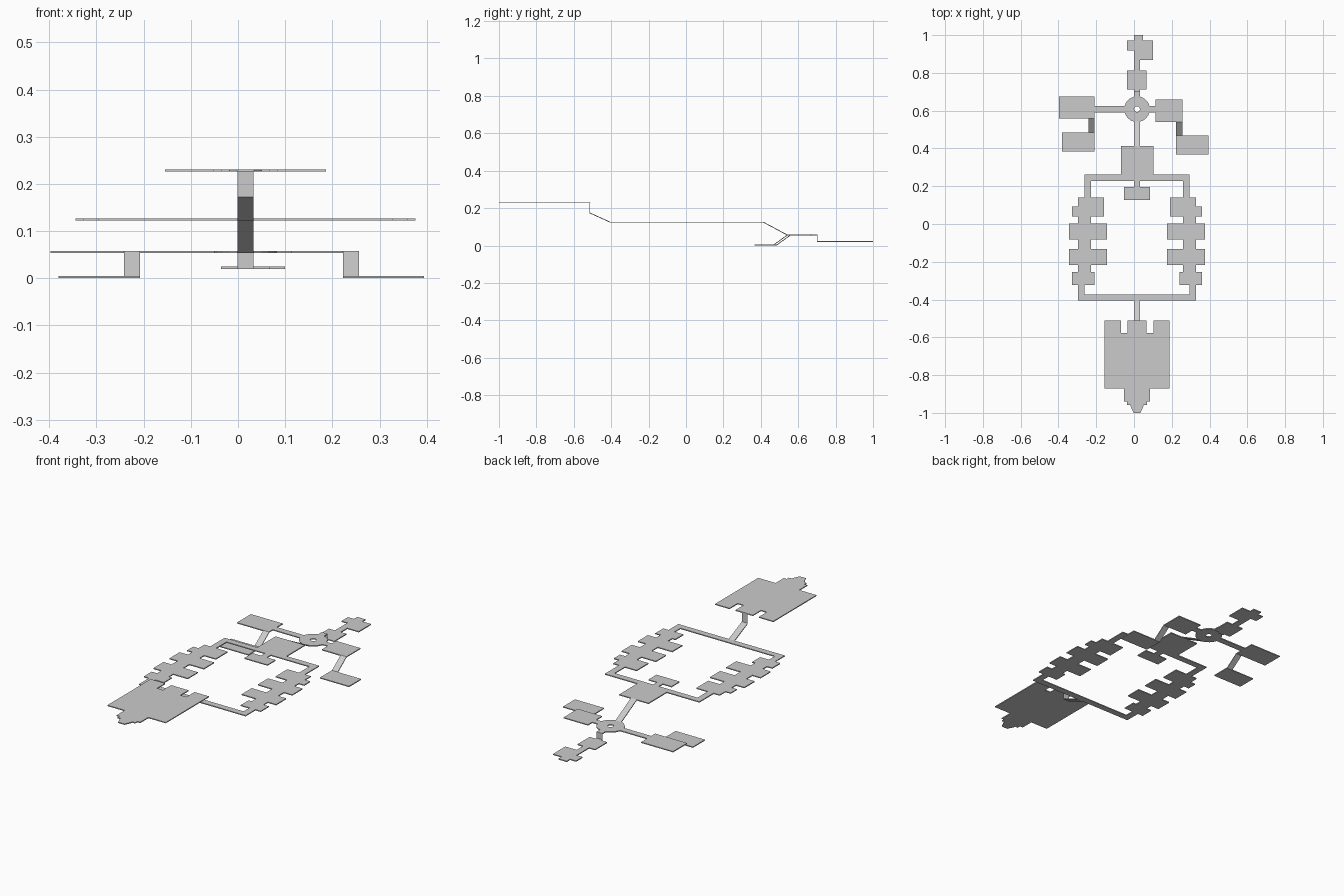
import bpy, bmesh, math

if "Cube" in bpy.data.objects:
    bpy.data.objects.remove(bpy.data.objects["Cube"])

T = 0.005                                  # plate thickness
CX = 0.016                                 # plan symmetry line
S0, S1 = -0.001, 0.033                     # corridor sides
Z_TOP, Z_MAIN, Z_HUB, Z_FAR, Z_LOW = 0.226, 0.122, 0.053, 0.02, 0.0


def finish(name, bm):
    bmesh.ops.recalc_face_normals(bm, faces=bm.faces)
    me = bpy.data.meshes.new(name)
    bm.to_mesh(me)
    bm.free()
    ob = bpy.data.objects.new(name, me)
    bpy.context.collection.objects.link(ob)
    return ob


def plate(name, pts, z):
    """Flat plate from a plan outline."""
    bm = bmesh.new()
    f = bm.faces.new([bm.verts.new((x, y, z)) for x, y in pts])
    r = bmesh.ops.extrude_face_region(bm, geom=[f])
    bmesh.ops.translate(bm, vec=(0, 0, T),
                        verts=[v for v in r['geom'] if isinstance(v, bmesh.types.BMVert)])
    return finish(name, bm)


def rect(name, x0, x1, y0, y1, z):
    return plate(name, [(x0, y0), (x1, y0), (x1, y1), (x0, y1)], z)


def ramp(name, x0, x1, a, b):
    """Sloped strip between (y, z) points a and b, with vertical ends."""
    bm = bmesh.new()
    prof = [a, b, (b[0], b[1] + T), (a[0], a[1] + T)]
    f = bm.faces.new([bm.verts.new((x0, y, z)) for y, z in prof])
    r = bmesh.ops.extrude_face_region(bm, geom=[f])
    bmesh.ops.translate(bm, vec=(x1 - x0, 0, 0),
                        verts=[v for v in r['geom'] if isinstance(v, bmesh.types.BMVert)])
    return finish(name, bm)


def riser(name, y, z0, z1):
    """Thin upright wall joining two levels."""
    bm = bmesh.new()
    bmesh.ops.create_cube(bm, size=1)
    bmesh.ops.scale(bm, vec=(S1 - S0, 0.001, z1 - z0), verts=bm.verts)
    bmesh.ops.translate(bm, vec=(CX, y, (z0 + z1) / 2), verts=bm.verts)
    return finish(name, bm)


def mirrored(half):
    """Close a half outline (right side, front to back) across the symmetry line."""
    return [(CX + x, y) for x, y in half] + [(CX - x, y) for x, y in reversed(half)]


# Raised front hall with stepped nose and two notches
plate("front_hall", mirrored([(0.018, -1.0), (0.034, -0.965), (0.034, -0.958), (0.052, -0.958),
      (0.052, -0.94), (0.069, -0.94), (0.069, -0.872), (0.171, -0.872), (0.171, -0.51),
      (0.086, -0.51), (0.086, -0.578), (0.051, -0.578), (0.051, -0.51)]), Z_TOP)
riser("front_riser", -0.515, 0.172, Z_TOP + T)
ramp("front_ramp", S0, S1, (-0.515, 0.172), (-0.405, Z_MAIN))

# Main loop: front bar, two side wings of rooms, back bar
rect("loop_front_bar", CX - 0.312, CX + 0.312, -0.405, -0.372, Z_MAIN)
wing = [(0.312, -0.372), (0.312, -0.322), (0.343, -0.322), (0.343, -0.255), (0.312, -0.255),
        (0.312, -0.218), (0.36, -0.218), (0.36, -0.133), (0.312, -0.133), (0.312, -0.083),
        (0.36, -0.083), (0.36, 0.003), (0.312, 0.003), (0.312, 0.041), (0.343, 0.041),
        (0.343, 0.092), (0.312, 0.092), (0.312, 0.141), (0.277, 0.141), (0.277, 0.228),
        (0.243, 0.228), (0.243, 0.141), (0.175, 0.141), (0.175, 0.041), (0.243, 0.041),
        (0.243, 0.003), (0.158, 0.003), (0.158, -0.083), (0.243, -0.083), (0.243, -0.133),
        (0.158, -0.133), (0.158, -0.218), (0.243, -0.218), (0.243, -0.255), (0.225, -0.255),
        (0.225, -0.322), (0.277, -0.322), (0.277, -0.372)]
for name, s in (("right_wing", 1), ("left_wing", -1)):
    plate(name, [(CX + s * x, y) for x, y in wing], Z_MAIN)
plate("loop_back_hall", mirrored([(0.068, 0.127), (0.068, 0.195), (0.017, 0.195), (0.017, 0.228),
      (0.277, 0.228), (0.277, 0.261), (0.086, 0.261), (0.086, 0.414)]), Z_MAIN)
ramp("hub_ramp", S0, S1, (0.414, Z_MAIN), (0.543, Z_HUB))

# Round hub with a centre hole
HY, R, r, N = 0.608, 0.068, 0.015, 24
bm = bmesh.new()
rings = [[bm.verts.new((CX + rad * math.cos(2 * math.pi * i / N),
                        HY + rad * math.sin(2 * math.pi * i / N), z)) for i in range(N)]
         for rad, z in ((R, Z_HUB), (R, Z_HUB + T), (r, Z_HUB + T), (r, Z_HUB))]
for k in range(4):
    a, b = rings[k], rings[(k + 1) % 4]
    for i in range(N):
        j = (i + 1) % N
        bm.faces.new((a[i], a[j], b[j], b[i]))
finish("hub_ring", bm)

# Hub side rooms, with ramps down to the low rooms
rect("left_arm", -0.21, CX - 0.066, HY - 0.017, HY + 0.017, Z_HUB)
rect("left_room", -0.397, -0.21, 0.558, 0.675, Z_HUB)
ramp("left_ramp", -0.242, -0.208, (0.485, Z_LOW), (0.558, Z_HUB))
rect("left_low_room", -0.38, -0.208, 0.384, 0.485, Z_LOW)
rect("right_arm", CX + 0.066, 0.113, HY - 0.017, HY + 0.017, Z_HUB)
rect("right_room", 0.113, 0.256, 0.541, 0.66, Z_HUB)
ramp("right_ramp", 0.223, 0.257, (0.468, Z_LOW), (0.541, Z_HUB))
rect("right_low_room", 0.223, 0.394, 0.367, 0.468, Z_LOW)

# Back passage, stepping down to the far rooms
rect("back_passage", S0, S1, HY + 0.066, 0.702, Z_HUB)
riser("back_riser", 0.702, Z_FAR, Z_HUB + T)
plate("far_rooms", [(S0, 0.702), (S1, 0.702), (S1, 0.711), (0.067, 0.711), (0.067, 0.813),
      (S1, 0.813), (S1, 0.868), (0.1, 0.868), (0.1, 0.972), (0.048, 0.972), (0.048, 1.0),
      (S0, 1.0), (S0, 0.972), (-0.036, 0.972), (-0.036, 0.918), (S0, 0.918), (S0, 0.813),
      (-0.036, 0.813), (-0.036, 0.711), (S0, 0.711)], Z_FAR)
